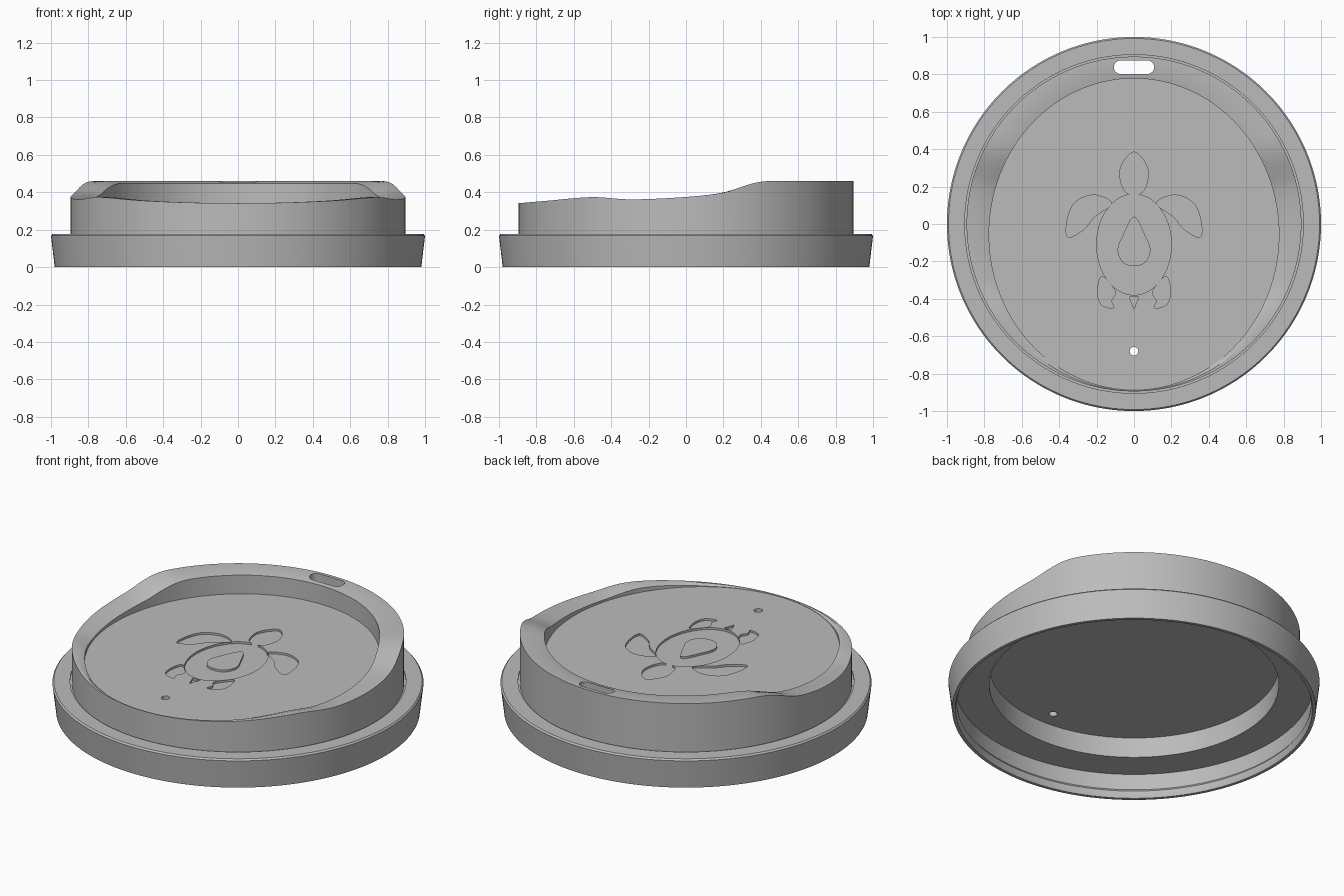
import bpy, bmesh
from math import sin, cos, pi

if "Cube" in bpy.data.objects:
    bpy.data.objects.remove(bpy.data.objects["Cube"], do_unlink=True)

SEG = 192
FLOOR = 0.337
DEPTH = 0.012

grey = bpy.data.materials.new("light_grey_plastic")
grey.use_nodes = True
COLOUR = (0.5, 0.5, 0.5, 1)
grey.diffuse_color = COLOUR
grey.node_tree.nodes["Principled BSDF"].inputs["Base Color"].default_value = COLOUR

# Height of the rim from front to back
RIM = [(-0.9, 0.341), (-0.75, 0.354), (-0.5, 0.374), (-0.3, 0.362), (0, 0.375),
       (0.2, 0.398), (0.3, 0.43), (0.38, 0.453), (0.46, 0.46), (0.9, 0.46)]


def slope(i):
    a, b = RIM[max(i - 1, 0)], RIM[min(i + 1, len(RIM) - 1)]
    return 0 if i >= len(RIM) - 2 else (b[1] - a[1]) / (b[0] - a[0])


def rim_height(y):
    y = min(max(y, RIM[0][0]), RIM[-1][0])
    i = next(k for k in range(len(RIM) - 1) if y <= RIM[k + 1][0])
    (y0, z0), (y1, z1) = RIM[i], RIM[i + 1]
    w = y1 - y0
    t = (y - y0) / w
    s = t * t * (3 - 2 * t)
    return (z0 + (z1 - z0) * s + slope(i) * w * t * (1 - t) ** 2
            - slope(i + 1) * w * t * t * (1 - t))


def make_object(name, bm):
    bmesh.ops.recalc_face_normals(bm, faces=bm.faces)
    mesh = bpy.data.meshes.new(name)
    bm.to_mesh(mesh)
    bm.free()
    mesh.materials.append(grey)
    ob = bpy.data.objects.new(name, mesh)
    bpy.context.collection.objects.link(ob)
    return ob


def circle(r, z):
    return [(r * cos(2 * pi * i / SEG), r * sin(2 * pi * i / SEG), z) for i in range(SEG)]


def oval(cx, cy, rx, ry, n=48):
    return [(cx + rx * cos(2 * pi * i / n), cy + ry * sin(2 * pi * i / n)) for i in range(n)]


def add_prism(bm, outline, z0, z1):
    low = [bm.verts.new((x, y, z0)) for x, y in outline]
    high = [bm.verts.new((x, y, z1)) for x, y in outline]
    bm.faces.new(low)
    bm.faces.new(high)
    for i in range(len(low)):
        j = (i + 1) % len(low)
        bm.faces.new((low[i], low[j], high[j], high[i]))


def smooth_outline(points, steps=6):
    """Closed Catmull-Rom curve through a few points."""
    out, n = [], len(points)
    for i in range(n):
        a, b, c, d = (points[(i + k) % n] for k in (-1, 0, 1, 2))
        for s in range(steps):
            t = s / steps
            out.append(tuple(0.5 * (2 * q + (r - p) * t + (2 * p - 5 * q + 4 * r - u) * t * t
                                    + (3 * q - p - 3 * r + u) * t ** 3)
                             for p, q, r, u in zip(a, b, c, d)))
    return out


# Lid body: rings from the recessed floor, over the rim and skirt, to the underside
well = oval(0, -0.055, 0.775, 0.833, SEG)
wall = [(x, y) for x, y, _ in circle(0.895, 0)]
middle = [((a + c) / 2, (b + d) / 2) for (a, b), (c, d) in zip(well, wall)]
rings = [
    [(x, y, FLOOR) for x, y in well],
    [(x, y, max(FLOOR + 0.002, rim_height(y) - 0.012)) for x, y in well],
    [(x, y, rim_height(y)) for x, y in middle],
    [(x, y, rim_height(y)) for x, y in wall],
]
SKIRT = [(0.895, 0.168), (0.905, 0.168), (0.905, 0.177), (0.992, 0.177), (1.0, 0.168),
         (0.98, 0), (0.962, 0), (0.954, 0.025), (0.954, 0.04), (0.965, 0.055),
         (0.965, 0.15), (0.78, 0.15), (0.78, 0.27)]
rings += [circle(r, z) for r, z in SKIRT]

bm = bmesh.new()
loops = [[bm.verts.new(p) for p in ring] for ring in rings]
for a, b in zip(loops, loops[1:]):
    for i in range(SEG):
        j = (i + 1) % SEG
        bm.faces.new((a[i], a[j], b[j], b[i]))
bm.faces.new(loops[0])
bm.faces.new(loops[-1])
lid = make_object("lid_body", bm)


def cut(outlines, z0, z1):
    """Cut prisms out of the lid, then drop the cutter."""
    bm = bmesh.new()
    for outline in outlines:
        add_prism(bm, outline, z0, z1)
    cutter = make_object("cutter", bm)
    cutter.hide_render = True
    mod = lid.modifiers.new("cut", "BOOLEAN")
    mod.operation = "DIFFERENCE"
    mod.solver = "EXACT"
    mod.object = cutter
    bpy.context.view_layer.objects.active = lid
    bpy.ops.object.modifier_apply(modifier=mod.name)
    bpy.data.objects.remove(cutter, do_unlink=True)


# Sip opening (rounded slot) and vent hole
slot = [(x + (0.07 if x > 0 else -0.07), y) for x, y in oval(0, 0.838, 0.038, 0.036, 46)]
cut([slot, oval(0, -0.68, 0.023, 0.023, 24)], 0.05, 0.6)

# Shallow turtle relief pressed into the floor
flipper = smooth_outline([(0.11, 0.11), (0.2, 0.155), (0.3, 0.12), (0.345, 0.03),
                          (0.345, -0.07), (0.26, -0.03), (0.2, 0.04)])
hind_flipper = smooth_outline([(0.16, -0.28), (0.185, -0.36), (0.165, -0.43),
                               (0.1, -0.45), (0.11, -0.41), (0.09, -0.36)])
head = smooth_outline([(0.045, 0.17), (0.075, 0.29), (0, 0.385), (-0.075, 0.29), (-0.045, 0.17)])
tail = [(0.025, -0.39), (0, -0.455), (-0.025, -0.39)]
shapes = [oval(0, -0.11, 0.2, 0.27), head, tail]
for limb in (flipper, hind_flipper):
    # keep the limbs clear of the shell
    limb = [(x + 0.01, y) for x, y in limb]
    shapes += [limb, [(-x, y) for x, y in limb]]
for shape in shapes:
    cut([shape], FLOOR - DEPTH, FLOOR + 0.004)

# Raised drop in the middle of the shell
drop = smooth_outline([(0, 0.04), (0.06, -0.06), (0.088, -0.14), (0.06, -0.205),
                       (0, -0.225), (-0.06, -0.205), (-0.088, -0.14), (-0.06, -0.06)])
bm = bmesh.new()
add_prism(bm, drop, FLOOR - DEPTH - 0.004, FLOOR)
drop_plate = make_object("shell_drop", bm)

# Smooth curved surfaces, keep the edges crisp
for ob in (lid, drop_plate):
    bpy.ops.object.select_all(action="DESELECT")
    ob.select_set(True)
    bpy.context.view_layer.objects.active = ob
    bpy.ops.object.shade_smooth_by_angle(angle=0.5)
